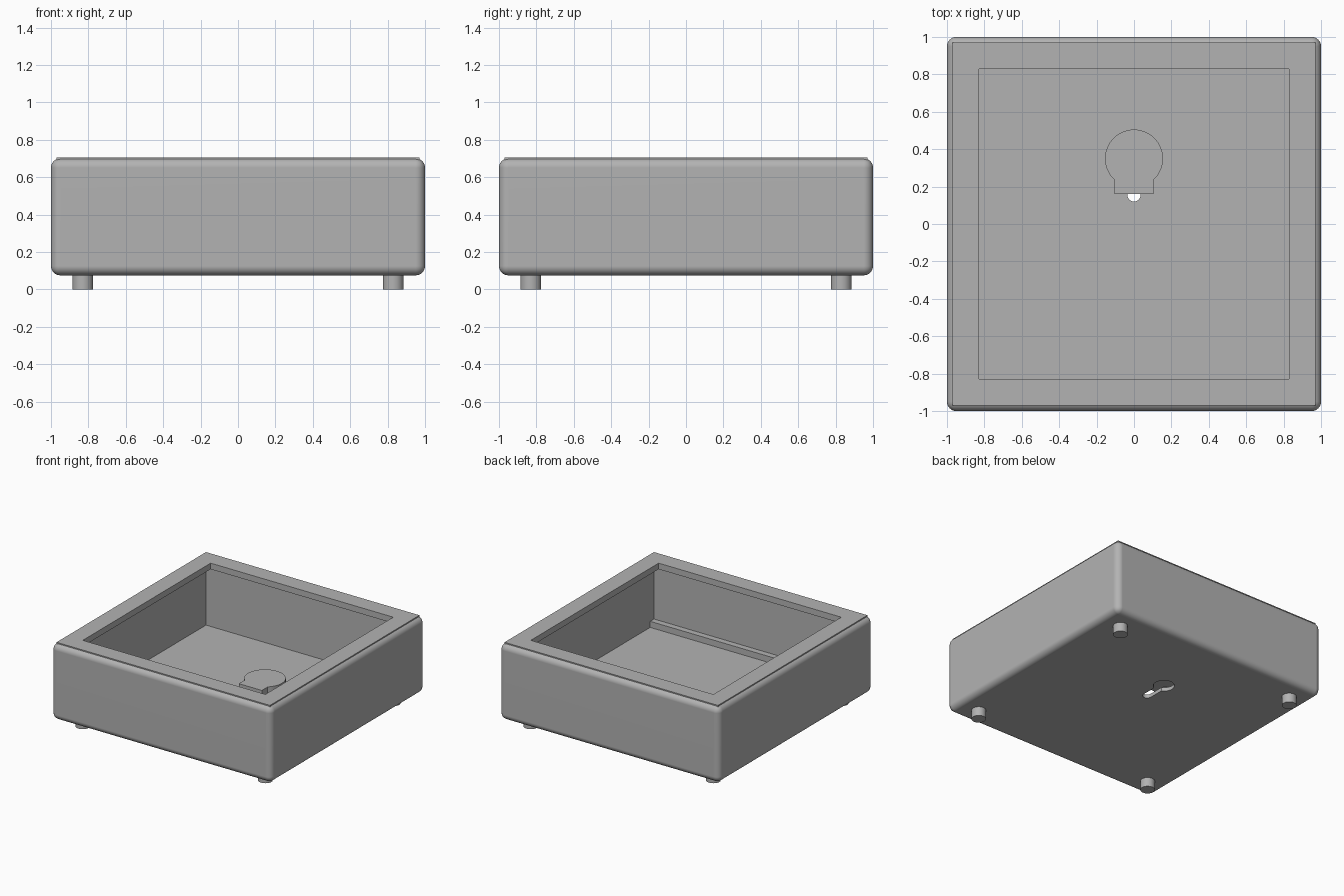
import bpy, bmesh, math

cube = bpy.data.objects.get("Cube")
if cube:
    bpy.data.objects.remove(cube)

GREY = (0.45, 0.45, 0.45, 1)
grey = bpy.data.materials.new("plain_grey")
grey.use_nodes = True
grey.diffuse_color = GREY
grey.node_tree.nodes["Principled BSDF"].inputs["Base Color"].default_value = GREY

OUTER, INNER, OPENING = 1.0, 0.97, 0.83
BOTTOM, FLOOR, TOP = 0.075, 0.105, 0.70
HANG_Y = 0.35


def add_object(name, bm):
    bmesh.ops.recalc_face_normals(bm, faces=bm.faces[:])
    mesh = bpy.data.meshes.new(name)
    bm.to_mesh(mesh)
    bm.free()
    mesh.materials.append(grey)
    obj = bpy.data.objects.new(name, mesh)
    bpy.context.collection.objects.link(obj)
    return obj


def prism(name, outline, z0, z1):
    """Extrude a flat outline between two heights."""
    bm = bmesh.new()
    face = bm.faces.new([bm.verts.new((x, y, z0)) for x, y in outline])
    top = bmesh.ops.extrude_face_region(bm, geom=[face])["geom"]
    verts = [v for v in top if isinstance(v, bmesh.types.BMVert)]
    bmesh.ops.translate(bm, verts=verts, vec=(0, 0, z1 - z0))
    return add_object(name, bm)


def rectangle(x0, x1, y0, y1):
    return [(x0, y0), (x1, y0), (x1, y1), (x0, y1)]


def square(h):
    return rectangle(-h, h, -h, h)


def keyhole(radius, half_width, end, round_end=False):
    """Circle at the hanging point with a straight tail towards the front."""
    start = math.asin(half_width / radius) - math.pi / 2
    sweep = math.pi - 2 * start
    pts = [(radius * math.cos(start + sweep * i / 40),
            HANG_Y + radius * math.sin(start + sweep * i / 40)) for i in range(41)]
    steps = 12 if round_end else 1
    for i in range(steps + 1):
        a = math.pi + math.pi * i / steps
        drop = half_width * math.sin(a) if round_end else 0
        pts.append((half_width * math.cos(a), end + drop))
    return pts


def apply_modifiers(obj):
    deps = bpy.context.evaluated_depsgraph_get()
    mesh = bpy.data.meshes.new_from_object(obj.evaluated_get(deps))
    obj.modifiers.clear()
    obj.data = mesh


def cut(obj, cutter):
    mod = obj.modifiers.new("cut", 'BOOLEAN')
    mod.operation = 'DIFFERENCE'
    mod.solver = 'EXACT'
    mod.object = cutter
    apply_modifiers(obj)
    bpy.data.objects.remove(cutter)


def smooth(obj):
    bpy.ops.object.select_all(action='DESELECT')
    obj.select_set(True)
    bpy.context.view_layer.objects.active = obj
    bpy.ops.object.shade_smooth_by_angle(angle=math.radians(30))


# Rounded case, hollowed from above, with a keyhole slot in its floor
case = prism("case", square(OUTER), BOTTOM, TOP)
bevel = case.modifiers.new("rounding", 'BEVEL')
bevel.width = 0.05
bevel.segments = 8
apply_modifiers(case)
cut(case, prism("cavity_cutter", square(INNER), FLOOR, 1))
cut(case, prism("slot_cutter", keyhole(0.08, 0.035, 0.155, True), 0, 0.12))
smooth(case)
weighted = case.modifiers.new("flat_panels", 'WEIGHTED_NORMAL')
weighted.keep_sharp = True

# Frame set into the top of the case
frame = prism("top_frame", square(INNER), 0.655, 0.705)
cut(frame, prism("opening_cutter", square(OPENING), 0.5, 1))

# Hollow cover over the keyhole, open at its front
cover = prism("keyhole_cover", keyhole(0.155, 0.105, 0.16), FLOOR, 0.165)
cut(cover, prism("cover_cutter", keyhole(0.125, 0.075, 0.1), 0.05, 0.135))
smooth(cover)

# Ledge along the inside of the front wall
prism("front_ledge", rectangle(-INNER, INNER, -INNER, -INNER + 0.05), FLOOR, FLOOR + 0.05)

# Four round feet
for side, sx in (("left", 1), ("right", -1)):
    for end, sy in (("front", -1), ("back", 1)):
        ring = [(sx * 0.83 + 0.055 * math.cos(math.tau * i / 32),
                 sy * 0.83 + 0.055 * math.sin(math.tau * i / 32)) for i in range(32)]
        smooth(prism(f"{end}_{side}_foot", ring, 0, BOTTOM + 0.005))
